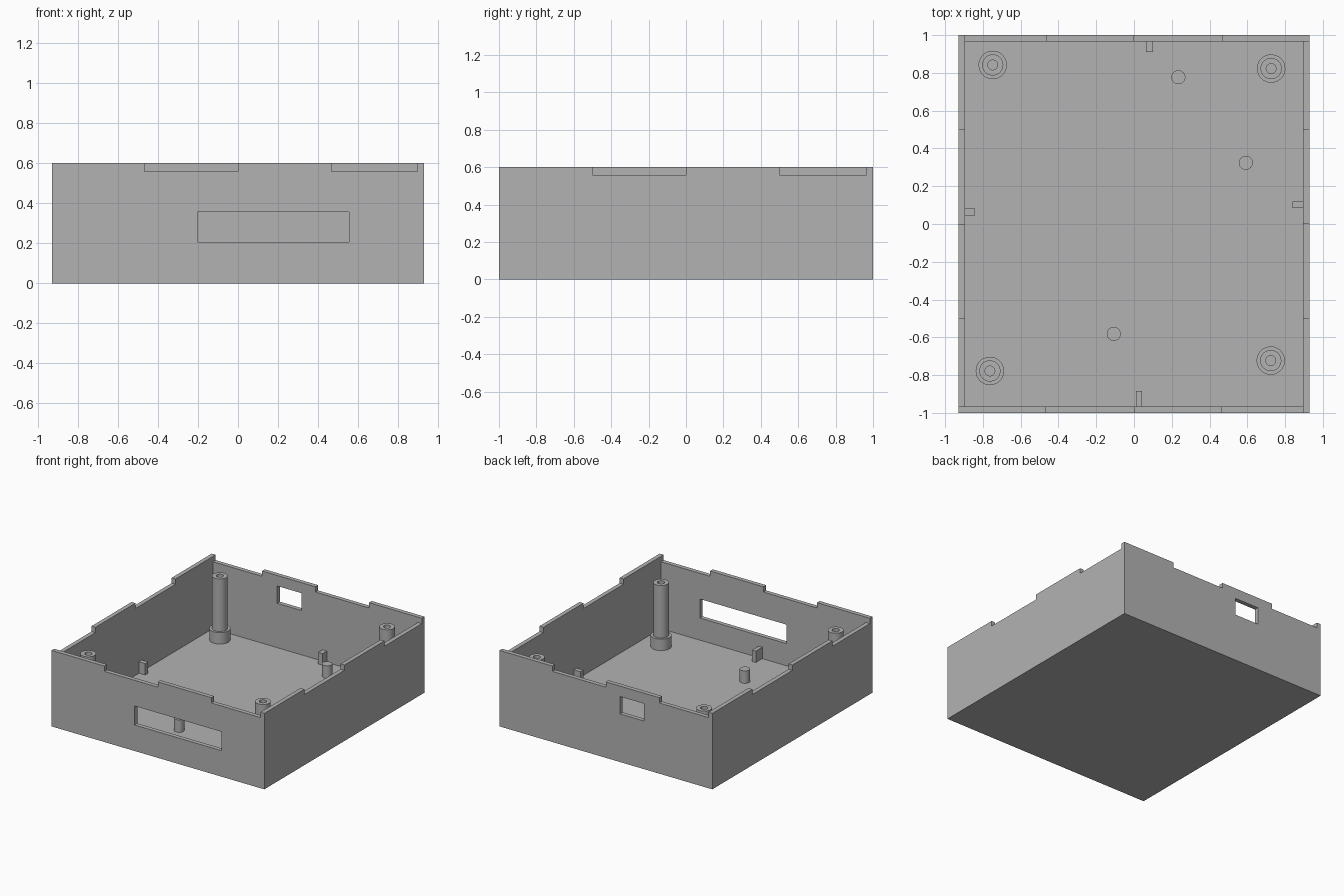
import bpy, bmesh, math
from mathutils import Vector

if "Cube" in bpy.data.objects:
    bpy.data.objects.remove(bpy.data.objects["Cube"])

HX, HY, H = 0.93, 1.0, 0.6        # half width, half depth, height
WALL, FLOOR, NOTCH = 0.034, 0.03, 0.042
IX, IY = HX - WALL, HY - WALL     # inner faces of the walls
LEDGE = 0.12                      # height of board supports

grey = bpy.data.materials.new("light grey plastic")
grey.diffuse_color = (0.45, 0.45, 0.45, 1)
grey.use_nodes = True
grey.node_tree.nodes["Principled BSDF"].inputs["Base Color"].default_value = grey.diffuse_color


def finish(name, bm):
    bmesh.ops.recalc_face_normals(bm, faces=bm.faces)
    me = bpy.data.meshes.new(name)
    bm.to_mesh(me)
    bm.free()
    me.materials.append(grey)
    ob = bpy.data.objects.new(name, me)
    bpy.context.collection.objects.link(ob)
    return ob


def box(name, x0, x1, y0, y1, z0, z1):
    bm = bmesh.new()
    bmesh.ops.create_cube(bm, size=1)
    for v in bm.verts:
        v.co = Vector((x1 if v.co.x > 0 else x0,
                       y1 if v.co.y > 0 else y0,
                       z1 if v.co.z > 0 else z0))
    return finish(name, bm)


def lathe(name, x, y, profile):
    """Revolve (radius, height) points about a vertical axis at x, y."""
    bm = bmesh.new()
    vs = [bm.verts.new((x + r, y, z)) for r, z in profile]
    es = [bm.edges.new(p) for p in zip(vs, vs[1:])]
    bmesh.ops.spin(bm, geom=vs + es, cent=(x, y, 0), axis=(0, 0, 1),
                   angle=math.tau, steps=48, use_merge=True)
    bmesh.ops.remove_doubles(bm, verts=bm.verts, dist=1e-5)
    ob = finish(name, bm)
    bpy.ops.object.select_all(action='DESELECT')
    ob.select_set(True)
    bpy.context.view_layer.objects.active = ob
    bpy.ops.object.shade_smooth_by_angle(angle=math.radians(30))
    return ob


def cut(target, *bounds):
    """Subtract a box from the target and discard the cutter."""
    cutter = box("cutter", *bounds)
    cutter.hide_render = True
    mod = target.modifiers.new("cut", 'BOOLEAN')
    mod.operation, mod.solver, mod.object = 'DIFFERENCE', 'EXACT', cutter
    bpy.context.view_layer.objects.active = target
    bpy.ops.object.modifier_apply(modifier=mod.name)
    bpy.data.objects.remove(cutter)


# Open tray
tray = box("tray", -HX, HX, -HY, HY, 0, H)
cut(tray, -IX, IX, -IY, IY, FLOOR, H + 0.1)

# Interlocking rim notches; opposite walls match by a half turn
zn = H - NOTCH
for s in (1, -1):
    for a, b in ((-0.467, 0), (0.467, IX)):           # front / back
        x0, x1 = sorted((s * a, s * b))
        y0, y1 = sorted((-s * (HY + 0.1), -s * (IY - 0.05)))
        cut(tray, x0, x1, y0, y1, zn, H + 0.1)
    for a, b in ((-0.5, 0), (0.5, IY)):               # right / left
        y0, y1 = sorted((s * a, s * b))
        x0, x1 = sorted((s * (HX + 0.1), s * (IX - 0.05)))
        cut(tray, x0, x1, y0, y1, zn, H + 0.1)

# Front slot and small back port
cut(tray, -0.203, 0.555, -HY - 0.1, -IY + 0.05, 0.205, 0.355)
cut(tray, -0.335, -0.123, IY - 0.05, HY + 0.1, 0.38, 0.517)

# Stepped screw posts with bored tops
for i, (x, y) in enumerate(((-0.748, 0.842), (0.726, 0.823),
                            (-0.763, -0.778), (0.724, -0.723))):
    lathe(f"screw_post_{i + 1}", x, y,
          [(0.075, FLOOR), (0.075, LEDGE), (0.056, LEDGE), (0.056, 0.535),
           (0.026, 0.535), (0.026, LEDGE), (0, LEDGE)])

# Locating pegs
for i, (x, y) in enumerate(((0.235, 0.777), (0.592, 0.324), (-0.107, -0.582))):
    lathe(f"locating_peg_{i + 1}", x, y,
          [(0.037, FLOOR), (0.037, 0.128), (0, 0.128)])

# Board support blocks on each wall
box("back_support", 0.063, 0.1, 0.91, IY, FLOOR, LEDGE)
box("front_support", 0.01, 0.043, -IY, -0.885, FLOOR, LEDGE)
box("left_support", -IX, -0.842, 0.045, 0.082, FLOOR, LEDGE)
box("right_support", 0.838, IX, 0.084, 0.12, FLOOR, LEDGE)
